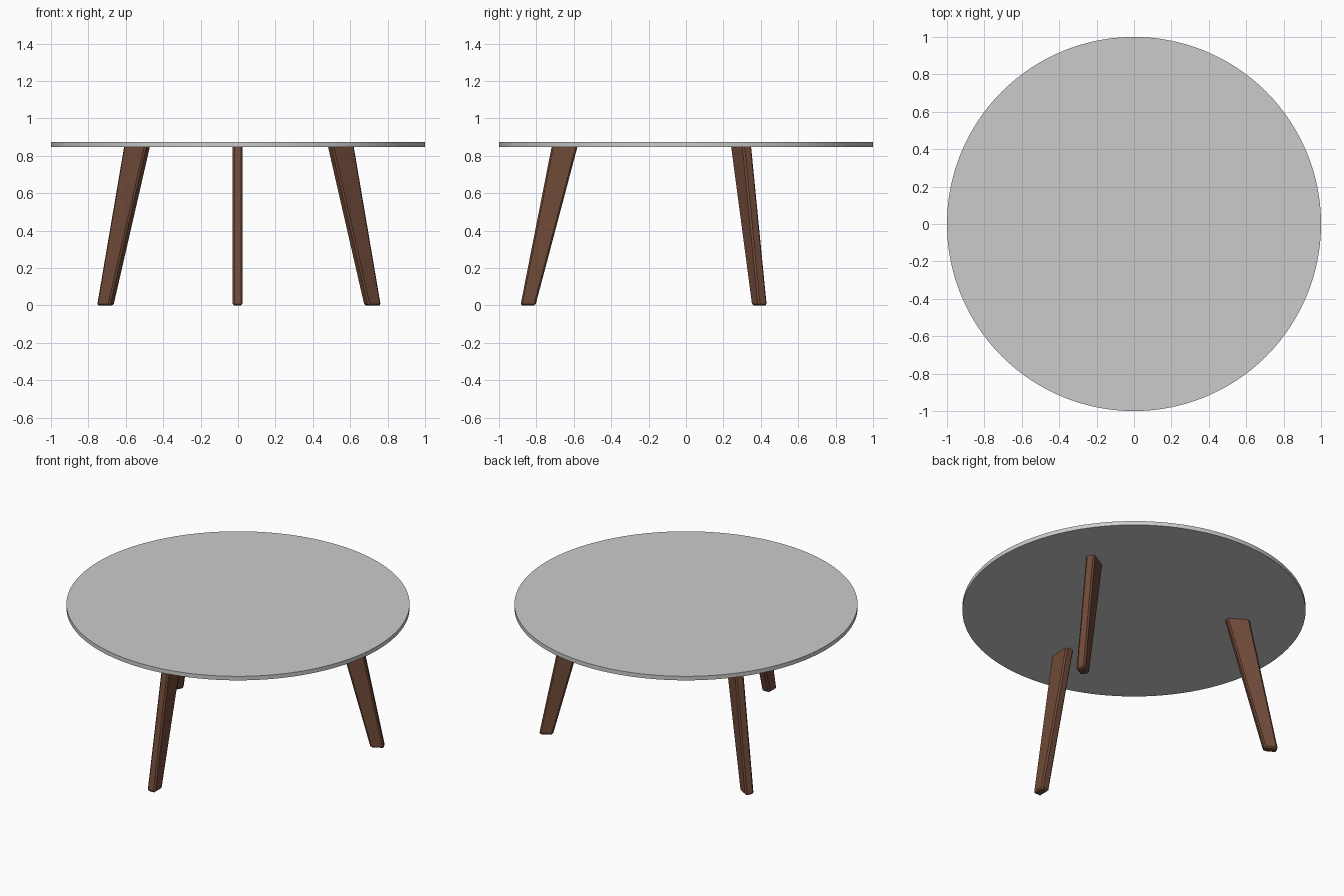
import bpy, bmesh, math
from mathutils import Matrix

if "Cube" in bpy.data.objects:
    bpy.data.objects.remove(bpy.data.objects["Cube"])


def material(name, rgb):
    m = bpy.data.materials.new(name)
    m.diffuse_color = (*rgb, 1)
    m.use_nodes = True
    m.node_tree.nodes["Principled BSDF"].inputs["Base Color"].default_value = m.diffuse_color
    return m


grey = material("light grey", (0.60, 0.60, 0.60))
walnut = material("walnut brown", (0.16, 0.069, 0.04))


def finish(bm, name, mat):
    bmesh.ops.recalc_face_normals(bm, faces=bm.faces)
    mesh = bpy.data.meshes.new(name)
    bm.to_mesh(mesh)
    bm.free()
    mesh.materials.append(mat)
    ob = bpy.data.objects.new(name, mesh)
    bpy.context.collection.objects.link(ob)
    return ob


# Round tabletop
bm = bmesh.new()
bmesh.ops.create_cone(bm, cap_ends=True, segments=128, radius1=1, radius2=1,
                      depth=0.026, matrix=Matrix.Translation((0, 0, 0.861)))
top = finish(bm, "tabletop", grey)
bpy.context.view_layer.objects.active = top
top.select_set(True)
bpy.ops.object.shade_smooth_by_angle(angle=math.radians(30))


# Splayed, tapered leg with chamfered edges; profile is (radius, height)
def leg(name, angle, dx):
    profile = [(0.785, 0), (0.865, 0), (0.698, 0.85), (0.56, 0.85)]
    bm = bmesh.new()
    base = bm.faces.new([bm.verts.new((r, -0.027, z)) for r, z in profile])
    ext = bmesh.ops.extrude_face_region(bm, geom=[base], use_keep_orig=True)
    verts = [g for g in ext["geom"] if isinstance(g, bmesh.types.BMVert)]
    bmesh.ops.translate(bm, verts=verts, vec=(0, 0.054, 0))
    bmesh.ops.recalc_face_normals(bm, faces=bm.faces)
    # Keep the edges that meet the tabletop sharp
    edges = [e for e in bm.edges if min(v.co.z for v in e.verts) < 0.8]
    bmesh.ops.bevel(bm, geom=edges, offset=0.009, segments=1,
                    affect='EDGES', profile=0.5)
    ob = finish(bm, name, walnut)
    ob.location = (dx, -0.02, 0)
    ob.rotation_euler.z = math.radians(angle)


for name, angle, dx in (("front_leg", -90, -0.002),
                        ("back_right_leg", 30, 0.005),
                        ("back_left_leg", 150, 0.005)):
    leg(name, angle, dx)
